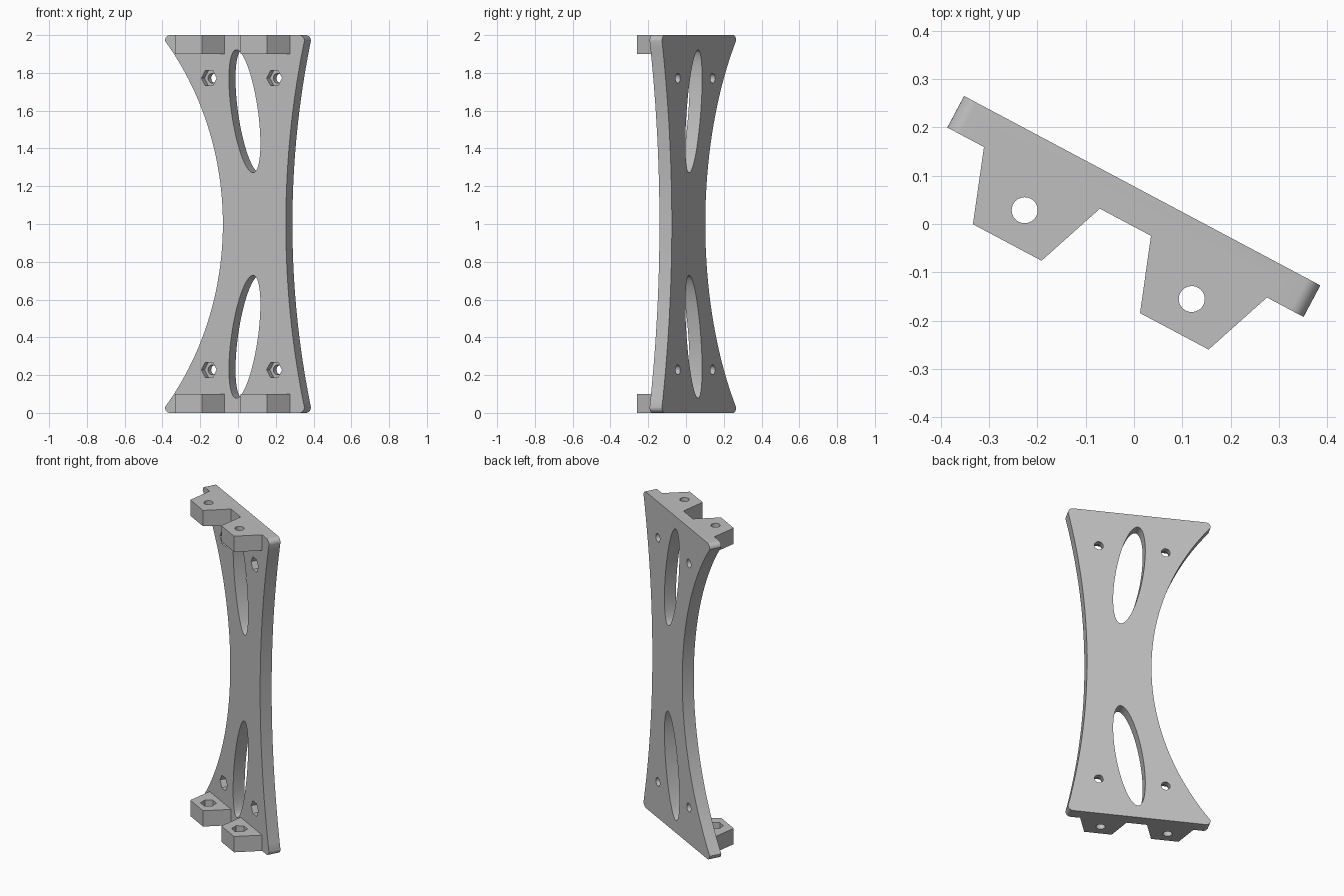
import bpy, bmesh
from math import sin, cos, pi, radians, sqrt
from mathutils import Matrix

if "Cube" in bpy.data.objects:
    bpy.data.objects.remove(bpy.data.objects["Cube"], do_unlink=True)

HEIGHT = 2.0
THICK = 0.074      # plate thickness
HALF = 0.418       # half width of the plate ends
FILLET = 0.03      # rounded plate corners
TAB_H = 0.1        # tab height
TAB_U = 0.196      # tab and screw offset from their centre line

grey = bpy.data.materials.new("grey plastic")
grey.use_nodes = True
colour = (0.52, 0.52, 0.52, 1)
grey.diffuse_color = colour
grey.node_tree.nodes["Principled BSDF"].inputs["Base Color"].default_value = colour


def prism(name, points, lo, hi, upright=True):
    """Extrude a 2D profile: upright profiles run through y, others through z."""
    bm = bmesh.new()
    rings = [[bm.verts.new((a, d, b) if upright else (a, b, d)) for a, b in points]
             for d in (lo, hi)]
    n = len(points)
    bm.faces.new(rings[0])
    bm.faces.new(rings[1][::-1])
    for i in range(n):
        j = (i + 1) % n
        bm.faces.new((rings[0][i], rings[0][j], rings[1][j], rings[1][i]))
    bmesh.ops.recalc_face_normals(bm, faces=bm.faces)
    mesh = bpy.data.meshes.new(name)
    bm.to_mesh(mesh)
    bm.free()
    mesh.materials.append(grey)
    obj = bpy.data.objects.new(name, mesh)
    bpy.context.collection.objects.link(obj)
    return obj


def ring(cx, cy, r, n):
    return [(cx + r * cos(2 * pi * i / n), cy + r * sin(2 * pi * i / n)) for i in range(n)]


def combine(target, other, operation):
    """Apply one boolean and remove the helper."""
    mod = target.modifiers.new("boolean", "BOOLEAN")
    mod.operation, mod.solver, mod.object = operation, "EXACT", other
    bpy.context.view_layer.update()
    evaluated = target.evaluated_get(bpy.context.evaluated_depsgraph_get())
    mesh = bpy.data.meshes.new_from_object(evaluated)
    target.modifiers.clear()
    target.data = mesh
    bpy.data.objects.remove(other, do_unlink=True)


def waisted_side(side, waist, steps=48):
    """Right or left plate edge from bottom to top: fillet, concave arc, fillet."""
    h = HEIGHT / 2 - FILLET
    sag = HALF - side * waist
    radius = (h * h + sag * sag) / (2 * sag)
    corner = [(HALF - FILLET + FILLET * sin(a), FILLET - FILLET * cos(a))
              for a in (pi / 2 * i / 8 for i in range(8))]
    arc = []
    for i in range(steps + 1):
        z = -h + 2 * h * i / steps
        arc.append((side * waist + radius - sqrt(radius ** 2 - z ** 2), z + HEIGHT / 2))
    top = [(u, HEIGHT - z) for u, z in reversed(corner)]
    return [(side * u, z) for u, z in corner + arc + top]


# Waisted back plate
outline = waisted_side(1, 0.307) + waisted_side(-1, -0.0705)[::-1]
bracket = prism("mounting_bracket", outline, -THICK, 0)

# Four tapered tabs
tab_profile = [(-0.136, -THICK), (-0.081, -0.226), (0.08, -0.226), (0.136, -THICK),
               (0.136, -THICK / 2), (-0.136, -THICK / 2)]
for z in (0, HEIGHT - TAB_H):
    for side in (-1, 1):
        points = [(u + side * TAB_U, v) for u, v in tab_profile]
        combine(bracket, prism("tab", points, z, z + TAB_H, False), "UNION")

for end in (0, 1):
    def flip(z):
        return HEIGHT - z if end else z

    # Leaning oval window
    oval = [(0.06 + 0.05 * cos(t) + 0.08 * sin(t), flip(0.403 + 0.325 * cos(t)))
            for t in (2 * pi * i / 64 for i in range(64))]
    combine(bracket, prism("window_cutter", oval, -0.2, 0.1), "DIFFERENCE")

    for side in (-1, 1):
        # Screw hole with nut pocket through the plate
        u = 0.042 + side * TAB_U
        z = flip(0.228)
        combine(bracket, prism("screw_cutter", ring(u, z, 0.026, 24), -0.2, 0.1), "DIFFERENCE")
        combine(bracket, prism("nut_cutter", ring(u, z, 0.046, 6), -0.2, -0.037), "DIFFERENCE")

        # Screw hole with nut pocket through the tab
        u = side * TAB_U
        lo, hi = sorted((flip(-0.05), flip(0.15)))
        combine(bracket, prism("screw_cutter", ring(u, -0.15, 0.027, 24), lo, hi, False), "DIFFERENCE")
        lo, hi = sorted((flip(0.05), flip(0.15)))
        combine(bracket, prism("nut_cutter", ring(u, -0.15, 0.046, 6), lo, hi, False), "DIFFERENCE")

# Turn the bracket to its resting angle and centre it
bracket.data.transform(Matrix.Translation((0.017, 0.069, 0)) @ Matrix.Rotation(radians(-28), 4, "Z"))

bpy.ops.object.select_all(action="DESELECT")
bracket.select_set(True)
bpy.context.view_layer.objects.active = bracket
bpy.ops.object.shade_smooth_by_angle(angle=radians(30))
